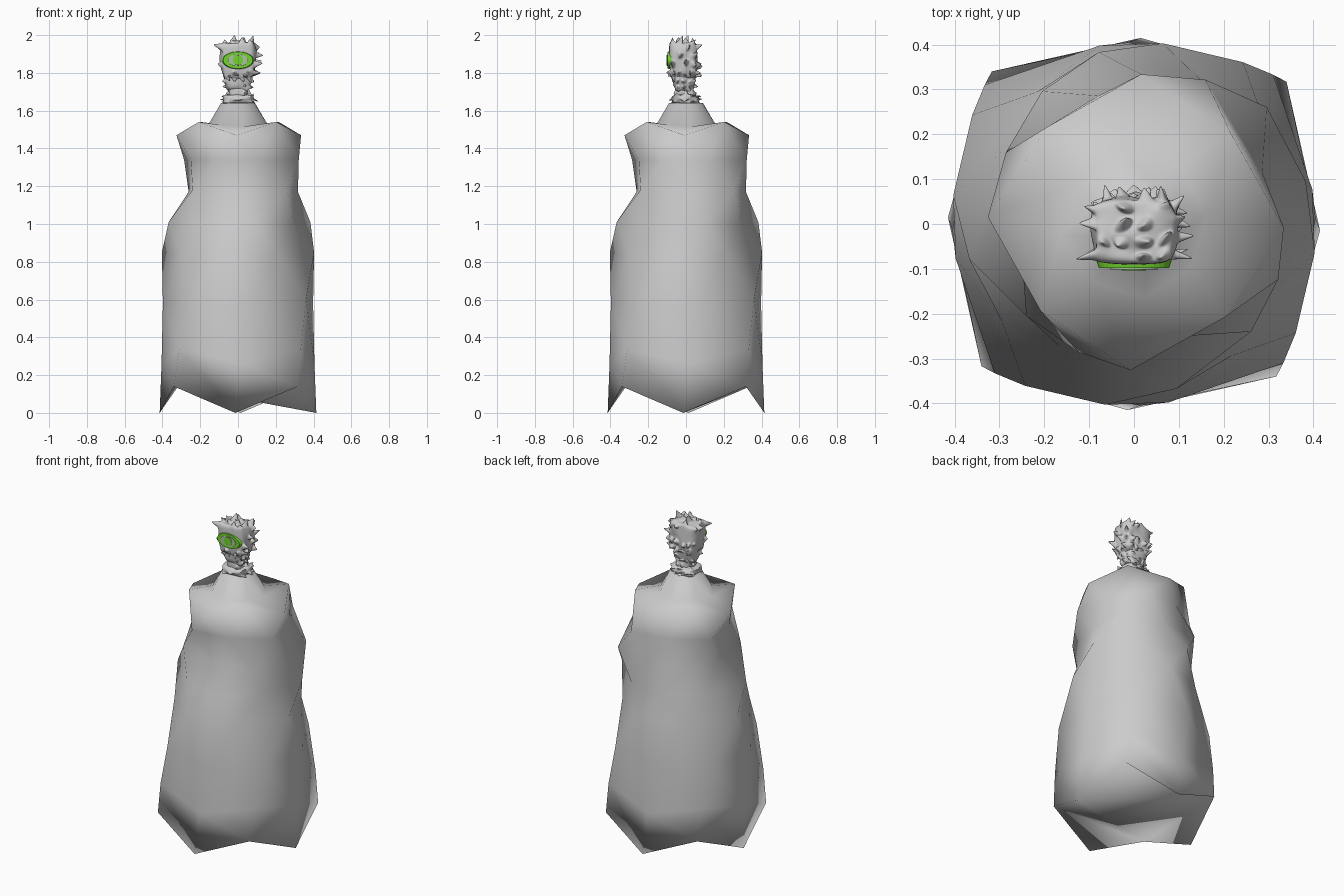
import bpy, bmesh, random
from math import sin, cos, radians
from mathutils import Vector, Matrix

if "Cube" in bpy.data.objects:
    bpy.data.objects.remove(bpy.data.objects["Cube"])

random.seed(4)


def finish(bm, name, color=None, smooth=True):
    bmesh.ops.recalc_face_normals(bm, faces=bm.faces)
    me = bpy.data.meshes.new(name)
    bm.to_mesh(me)
    bm.free()
    ob = bpy.data.objects.new(name, me)
    bpy.context.collection.objects.link(ob)
    if color:
        mat = bpy.data.materials.new(name)
        mat.diffuse_color = color
        mat.use_nodes = True
        mat.node_tree.nodes["Principled BSDF"].inputs["Base Color"].default_value = mat.diffuse_color
        me.materials.append(mat)
    for p in me.polygons:
        p.use_smooth = smooth
    return ob


# Twisted cloak: eight-sided rings alternating ridge and groove
# ridge radius, ridge z, groove radius, groove z, twist, centre offset
RINGS = [
    (0.465, 0.14, 0.415, 0.00, 0, 0),
    (0.455, 0.34, 0.405, 0.26, 4, 0),
    (0.435, 0.60, 0.405, 0.58, 13, 0),
    (0.408, 0.85, 0.365, 0.84, 38, 0),
    (0.385, 1.01, 0.33, 1.00, 60, 0.008),
    (0.355, 1.18, 0.29, 1.17, 88, 0.028),
    (0.335, 1.34, 0.285, 1.34, 112, 0.018),
    (0.33, 1.47, 0.29, 1.54, 135, 0.004),
    (0.165, 1.515, 0.16, 1.525, 145, 0),
    (0.095, 1.64, 0.095, 1.64, 155, 0),
]
bm = bmesh.new()
loops = []
for rr, zr, rg, zg, tw, off in RINGS:
    loop = []
    for i in range(8):
        a = radians(43 + tw + 45 * i)
        r, z = (rg, zg) if i % 2 else (rr, zr)
        loop.append(bm.verts.new((r * cos(a) + off, r * sin(a) + off, z)))
    loops.append(loop)
for lo, hi in zip(loops, loops[1:]):
    for i in range(8):
        j = (i + 1) % 8
        bm.faces.new((lo[i], lo[j], hi[i]))
        bm.faces.new((lo[j], hi[j], hi[i]))
bm.faces.new(loops[-1])
# closed underside, arched between the low hem points
for a, b, c in ((0, 1, 2), (2, 3, 4), (4, 5, 6), (0, 2, 7), (2, 4, 7), (4, 6, 7)):
    bm.faces.new((loops[0][c], loops[0][b], loops[0][a]))
finish(bm, "cloak")


# Thorny lumps: rounded boxes whose faces are inset and drawn out to spikes
def thorny(name, centre, half, cuts, length, chance, roundness, taper=1.0, clear_front=False):
    bm = bmesh.new()
    bmesh.ops.create_cube(bm, size=2)
    bmesh.ops.subdivide_edges(bm, edges=bm.edges[:], cuts=cuts, use_grid_fill=True)
    for v in bm.verts:
        p = v.co.lerp(v.co.normalized() * 1.15, roundness)
        on_front = clear_front and v.co.y < -0.9
        if not on_front:
            p += Vector([random.uniform(-0.12, 0.12) for _ in range(3)])
        t = taper + (1 - taper) * (p.z + 1) / 2
        v.co = Vector((p.x * half[0] * t, p.y * half[1] * t, p.z * half[2]))
    bm.normal_update()
    spikes = []
    for f in bm.faces:
        c = f.calc_center_median()
        at_eye = clear_front and f.normal.y < -0.6 and abs(c.z) < 0.06
        if not at_eye and random.random() < chance:
            spikes.append(f)
    for f in spikes:
        n = f.normal.copy()
        size = f.calc_area() ** 0.5
        bmesh.ops.inset_individual(bm, faces=[f], thickness=size * 0.14)
        tip = bmesh.ops.extrude_discrete_faces(bm, faces=[f])["faces"][0]
        c = tip.calc_center_median()
        lean = Vector([random.uniform(-1, 1), random.uniform(-0.7, 0.7), random.uniform(-0.4, 1)]) * 0.45
        push = (n + lean) * length * random.uniform(0.6, 1.2)
        for v in tip.verts:
            v.co = c + (v.co - c) * 0.1 + push
    bmesh.ops.translate(bm, verts=bm.verts, vec=centre)
    ob = finish(bm, name)
    mod = ob.modifiers.new("round", 'SUBSURF')
    mod.levels = mod.render_levels = 2
    return ob


thorny("head", (0, -0.017, 1.868), (0.094, 0.076, 0.097), 3, 0.032, 0.55, 0.28, 0.88, True)
thorny("jaw", (0, -0.012, 1.755), (0.078, 0.064, 0.052), 2, 0.022, 0.5, 0.4, 0.75)
thorny("neck", (0, -0.008, 1.69), (0.048, 0.048, 0.06), 2, 0.018, 0.4, 0.3)
thorny("neck_collar", (0, -0.005, 1.66), (0.078, 0.068, 0.026), 2, 0.02, 0.5, 0.4)


# Single eye: stacked flat ovals, each standing slightly proud of the last
def oval(name, front_y, rx, rz, color):
    bm = bmesh.new()
    depth = 0.02
    bmesh.ops.create_cone(bm, cap_ends=True, segments=32, radius1=1, radius2=0.92, depth=depth,
                          matrix=Matrix.Rotation(radians(90), 4, 'X'))
    for v in bm.verts:
        v.co = Vector((v.co.x * rx, v.co.y + front_y + depth / 2, v.co.z * rz + 1.867))
    return finish(bm, name, color, False)


GREEN = (0.17, 0.65, 0.03, 1)
oval("eye_back", -0.098, 0.085, 0.048, GREEN)
oval("eye_white", -0.101, 0.057, 0.034, (0.4, 0.55, 0.36, 1))
oval("iris", -0.104, 0.029, 0.029, GREEN)
